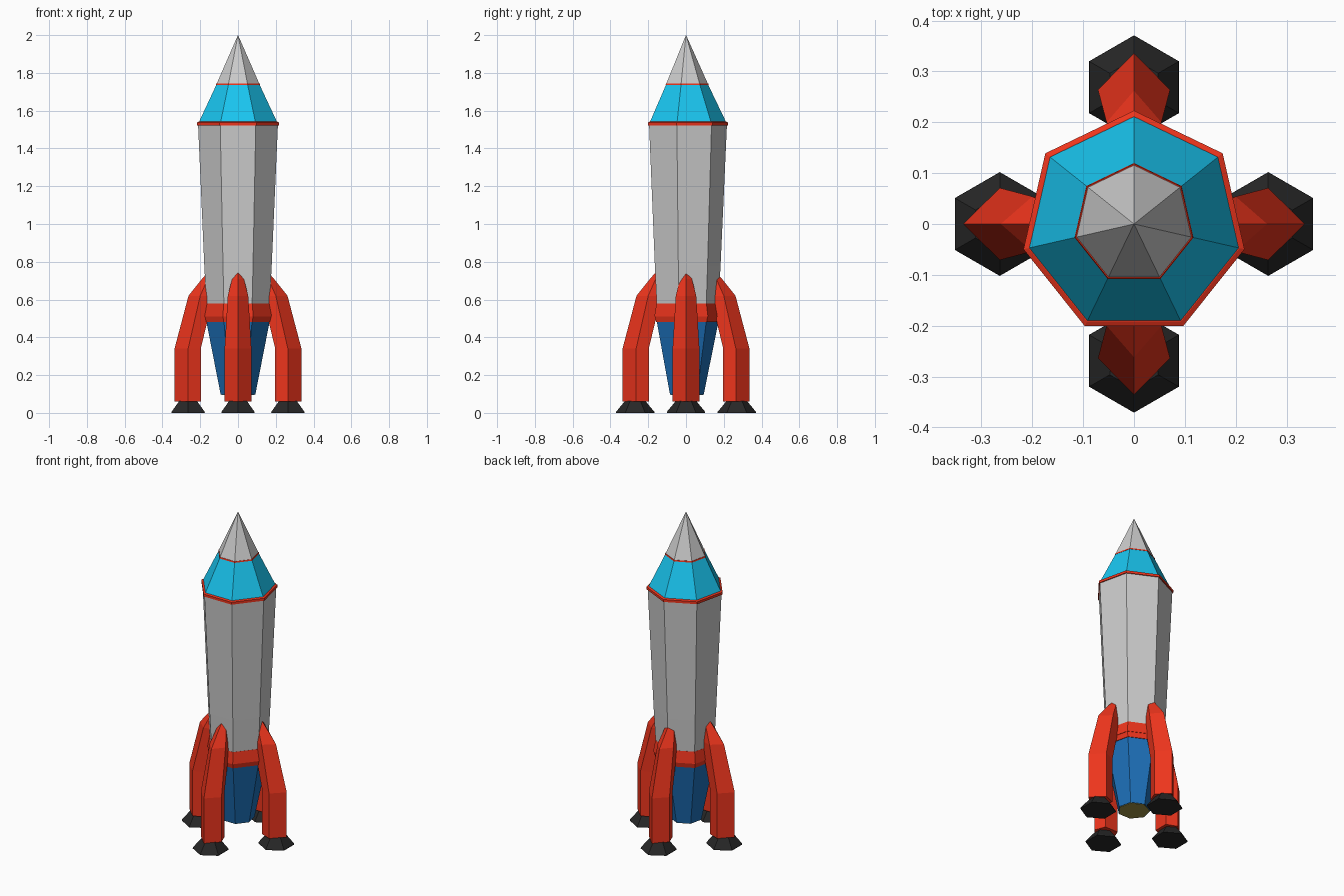
import bpy, bmesh
from math import sin, cos, pi

if "Cube" in bpy.data.objects:
    bpy.data.objects.remove(bpy.data.objects["Cube"])

def material(name, rgb):
    m = bpy.data.materials.new(name)
    m.diffuse_color = (*rgb, 1)
    m.use_nodes = True
    m.node_tree.nodes["Principled BSDF"].inputs["Base Color"].default_value = m.diffuse_color
    return m

RED = material("red", (0.85, 0.035, 0.012))
CYAN = material("cyan", (0.01, 0.56, 0.87))
BLUE = material("blue", (0.012, 0.16, 0.48))
BLACK = material("black", (0.02, 0.02, 0.02))
OLIVE = material("olive", (0.35, 0.29, 0.06))

def loft(name, rings, mat=None):
    """Skin equal-length rings of points into a closed flat-shaded solid."""
    bm = bmesh.new()
    loops = [[bm.verts.new(p) for p in ring] for ring in rings]
    n = len(loops[0])
    for a, b in zip(loops, loops[1:]):
        for i in range(n):
            j = (i + 1) % n
            bm.faces.new((a[i], a[j], b[j], b[i]))
    bm.faces.new(loops[0][::-1])
    bm.faces.new(loops[-1])
    bmesh.ops.remove_doubles(bm, verts=bm.verts, dist=1e-5)
    bmesh.ops.recalc_face_normals(bm, faces=bm.faces)
    me = bpy.data.meshes.new(name)
    bm.to_mesh(me)
    bm.free()
    ob = bpy.data.objects.new(name, me)
    bpy.context.collection.objects.link(ob)
    if mat:
        me.materials.append(mat)
    return ob

def turned(name, profile, mat=None, sides=7, centre=(0, 0)):
    """Polygonal turned part with one corner towards +y; profile is (radius, z)."""
    angles = [pi / 2 + 2 * pi * k / sides for k in range(sides)]
    return loft(name, [[(centre[0] + r * cos(a), centre[1] + r * sin(a), z) for a in angles]
                       for r, z in profile], mat)

# Seven-sided hull, from the bottom up
turned("nozzle_glow", [(0.090, 0.094), (0.090, 0.10)], OLIVE)
turned("nozzle", [(0.094, 0.097), (0.172, 0.485)], BLUE)
turned("lower_belt", [(0.175, 0.48), (0.183, 0.51)], RED)
turned("upper_belt", [(0.186, 0.51), (0.173, 0.58)], RED)
turned("body", [(0.172, 0.575), (0.183, 0.78), (0.217, 1.53)])
turned("shoulder_ring", [(0.223, 1.522), (0.223, 1.537), (0.213, 1.542)], RED)
turned("shoulder", [(0.213, 1.538), (0.117, 1.738)], CYAN)
turned("nose_ring", [(0.120, 1.735), (0.118, 1.743)], RED)
turned("nose_cone", [(0.117, 1.74), (0.043, 1.905), (0.0005, 2.0)])

# Fin sections: z, outer edge, side position, inner position, side half width, inner half width
SECTIONS = [
    (0.06, 0.336, 0.264, 0.197, 0.071, 0.045),
    (0.34, 0.336, 0.264, 0.197, 0.071, 0.045),
    (0.62, 0.262, 0.200, 0.130, 0.054, 0.035),
    (0.71, 0.190, 0.160, 0.120, 0.031, 0.020),
    (0.75, 0.156, 0.145, 0.120, 0.014, 0.010),
]

# Four landing fins with six-sided feet
for label, dx, dy in (("right", 1, 0), ("back", 0, 1), ("left", -1, 0), ("front", 0, -1)):
    rings = []
    for z, out, side, inner, w, wi in SECTIONS:
        pts = [(out, 0), (side, w), (inner, wi), (inner, -wi), (side, -w)]
        rings.append([(dx * u - dy * v, dy * u + dx * v, z) for u, v in pts])
    loft(label + "_fin", rings, RED)
    d = 0.264 if dx else 0.269
    turned(label + "_foot", [(0.102, 0), (0.101, 0.006), (0.055, 0.062)], BLACK, 6, (dx * d, dy * d))
